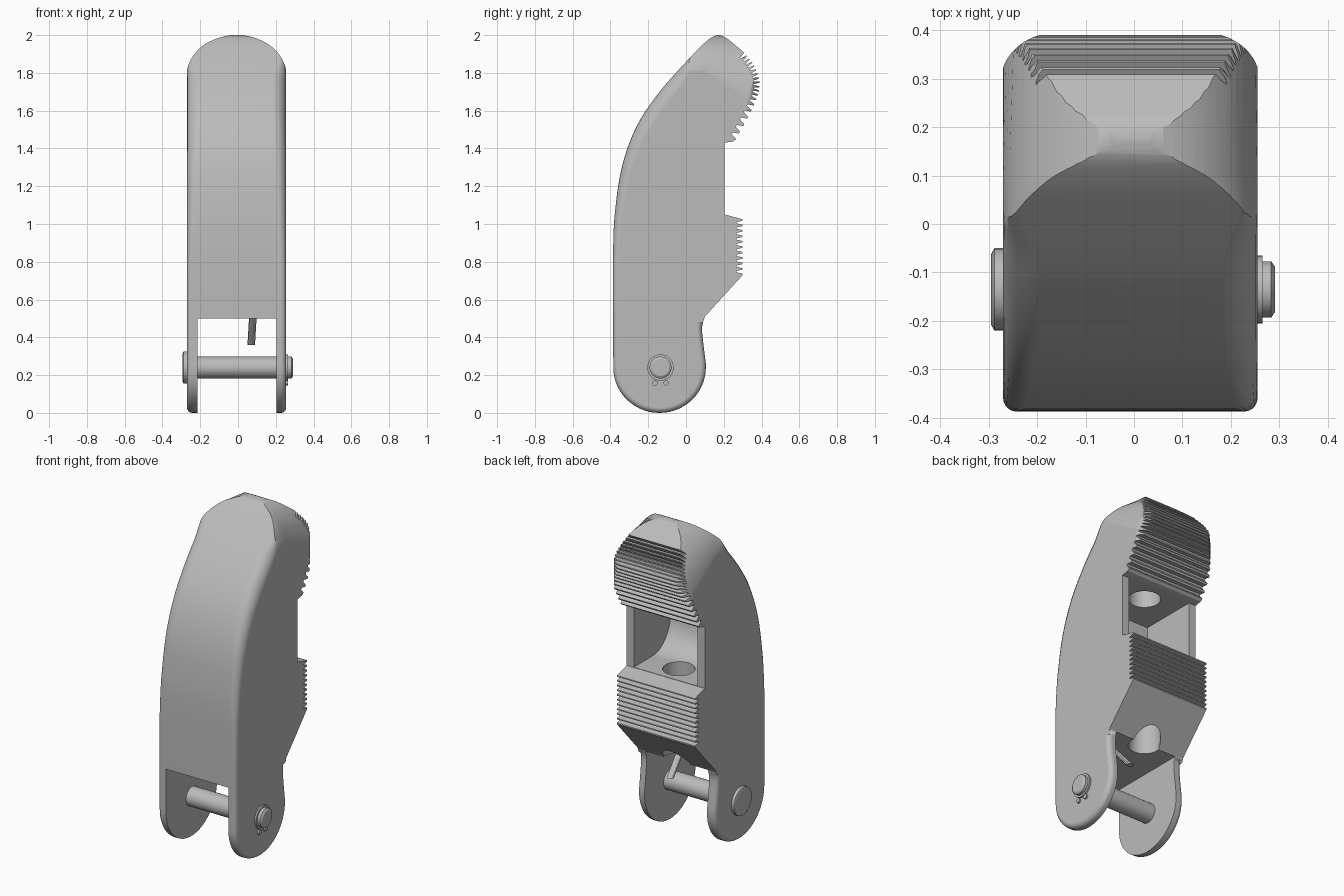
import bpy, bmesh, math
from mathutils import Vector

cube = bpy.data.objects.get("Cube")
if cube:
    bpy.data.objects.remove(cube, do_unlink=True)

grey = bpy.data.materials.new("plain_grey")
grey.use_nodes = True
grey.diffuse_color = (0.5, 0.5, 0.5, 1)
grey.node_tree.nodes["Principled BSDF"].inputs["Base Color"].default_value = (0.5, 0.5, 0.5, 1)

MID, HALF = -0.0075, 0.2625      # body centre and half width in x
PIN_Y, PIN_Z = -0.135, 0.24


def loft(name, rings):
    """Closed solid through rings with equal point counts."""
    bm = bmesh.new()
    loops = [[bm.verts.new(p) for p in ring] for ring in rings]
    n = len(loops[0])
    for a, b in zip(loops, loops[1:]):
        for i in range(n):
            j = (i + 1) % n
            bm.faces.new((a[i], a[j], b[j], b[i]))
    bm.faces.new(loops[0])
    bm.faces.new(loops[-1])
    bmesh.ops.remove_doubles(bm, verts=bm.verts, dist=1e-5)
    bmesh.ops.recalc_face_normals(bm, faces=bm.faces)
    mesh = bpy.data.meshes.new(name)
    bm.to_mesh(mesh)
    bm.free()
    mesh.materials.append(grey)
    ob = bpy.data.objects.new(name, mesh)
    bpy.context.collection.objects.link(ob)
    return ob


def activate(ob):
    bpy.ops.object.select_all(action='DESELECT')
    ob.select_set(True)
    bpy.context.view_layer.objects.active = ob


def cut(ob, tool, operation='DIFFERENCE'):
    tool.hide_render = True
    mod = ob.modifiers.new("cut", 'BOOLEAN')
    mod.object, mod.operation, mod.solver = tool, operation, 'EXACT'
    activate(ob)
    bpy.ops.object.modifier_apply(modifier=mod.name)
    bpy.data.objects.remove(tool, do_unlink=True)


def smooth(points, per):
    """Catmull-Rom curve through 2D points."""
    p = [Vector(q) for q in points]
    p = [2 * p[0] - p[1]] + p + [2 * p[-1] - p[-2]]
    out = []
    for a, b, c, d in zip(p, p[1:], p[2:], p[3:]):
        for k in range(per):
            t = k / per
            out.append(b + (c - a) * t / 2 + (2 * a - 5 * b + 4 * c - d) * t * t / 2
                       + (3 * b - a - 3 * c + d) * t ** 3 / 2)
    return out + [p[-2]]


def right_of(pts, i):
    t = (pts[(i + 1) % len(pts)] - pts[i - 1]).normalized()
    return Vector((t.y, -t.x))


def teeth(path, depth):
    """Square ribs along a path running down the back."""
    return [p if i % 4 < 2 or i + 1 == len(path) else p + right_of(path, i) * depth
            for i, p in enumerate(path)]


def arc(cx, cy, rx, ry, start, end, n):
    return [(cx + rx * math.cos(math.radians(start + (end - start) * k / n)),
             cy + ry * math.sin(math.radians(start + (end - start) * k / n)))
            for k in range(n + 1)]


# side profile as (y, z): front, tip, ribbed pads, neck, rounded foot
front = smooth([(-.385, .25), (-.386, .85), (-.372, 1.1), (-.335, 1.32), (-.26, 1.52),
                (-.14, 1.70), (.03, 1.89), (.10, 1.96), (.14, 1.99), (.18, 2.0), (.225, 1.977)], 5)
upper = teeth(smooth([(.305, 1.91), (.365, 1.83), (.39, 1.73), (.355, 1.62), (.265, 1.45)], 18), .032)
notch = [Vector(p) for p in ((.25, 1.437), (.205, 1.43), (.205, 1.05))]
lower = teeth(smooth([(.30, 1.025), (.30, .73)], 41), .033)
neck = smooth([(.10, .51), (.086, .46), (.088, .40), (.105, .26)], 4)
foot = [Vector(p) for p in arc(-.14, PIN_Z, .245, .24, 0, -180, 28)]
profile = front + upper + notch + lower + neck + foot


def fillet(i):
    """Edge radius: wider toward the tip, none on the pads."""
    z = profile[i].y
    if i < len(front):
        grow = .028 + .045 * min(max((z - .8) / .8, 0), 1)
        return grow * min(max((1.98 - z) / .2, 0), 1)
    return .028 if i > len(profile) - len(foot) - len(neck) + 2 else 0


# body as slices across the width
rings = []
for side, steps in ((-1, range(5, -1, -1)), (1, range(6))):
    for j in steps:
        t = math.radians(18 * j)
        ring = []
        for i, p in enumerate(profile):
            w = fillet(i)
            q = p + right_of(profile, i) * w * (1 - math.cos(t))
            ring.append((MID + side * (HALF - w * (1 - math.sin(t))), q.x, q.y))
        rings.append(ring)
body = loft("finger_body", rings)


# rounded top outline, softer toward the back
def dome(y, cz):
    pts = arc(MID, cz, HALF + .003, 2.002 - cz, 0, 180, 36)
    pts += [(MID - HALF - .003, -.2), (MID + HALF + .003, -.2)]
    return [(x, y, z) for x, z in pts]


cut(body, loft("dome_tool", [dome(-.6, 1.78), dome(.1, 1.78), dome(.45, 1.50)]), 'INTERSECT')

# rounded back corners
plan = arc(MID + .15, .295, .117, .1, 0, 90, 10) + arc(MID - .15, .295, .117, .1, 90, 180, 10)
plan += [(MID - .267, -.6), (MID + .267, -.6)]
cut(body, loft("corner_tool", [[(x, y, z) for x, y in plan] for z in (-.3, 2.3)]), 'INTERSECT')

# fork slot at the foot
slot = [(-.6, -.2), (.6, -.2), (.6, .5), (-.6, .5)]
cut(body, loft("slot_tool", [[(x, y, z) for y, z in slot] for x in (-.215, .205)]))

# rear window with a curved inner wall
window = [(.5, 1.43), (.5, 1.052)] + arc(.02, 1.252, .17, .2, 270, 180, 10) + [(-.15, 1.43)]
cut(body, loft("window_tool", [[(x, y, z) for y, z in window] for x in (MID - .215, MID + .215)]))

# vertical guide hole
hole = arc(MID, .08, .09, .09, 0, 348.75, 31)
cut(body, loft("hole_tool", [[(x, y, z) for x, y in hole] for z in (.3, 1.58)]))


def disc_stack(name, sections):
    """Turned part along x from (x, radius) pairs."""
    return loft(name, [[(x, y, z) for y, z in arc(PIN_Y, PIN_Z, r, r, 0, 348.75, 31)]
                       for x, r in sections])


# hinge pin, heads and retaining clip
parts = [body,
         disc_stack("hinge_pin", [(-.275, .058), (.275, .058)]),
         disc_stack("large_pin_head", [(-.295, .072), (-.288, .085), (-.268, .085)]),
         disc_stack("small_pin_head", [(.25, .05), (.268, .05), (.27, .058), (.283, .058), (.291, .046)]),
         disc_stack("retaining_ring", [(.25, .07), (.265, .07)])]
for label, y in (("front", -.165), ("rear", -.105)):
    lug = arc(y, .158, .014, .014, 0, 330, 11)
    parts.append(loft(label + "_clip_lug", [[(x, a, b) for a, b in lug] for x in (.25, .265)]))

# small tendon peg under the body
ends = ((.08, -.10, .53), (.07, .05, .36))
parts.append(loft("tendon_peg", [[(cx + a, cy + b, cz) for a, b in arc(0, 0, .02, .02, 0, 330, 11)]
                                 for cx, cy, cz in ends]))

for ob in parts:
    activate(ob)
    bpy.ops.object.shade_smooth_by_angle(angle=math.radians(30))
    mod = ob.modifiers.new("even_normals", 'WEIGHTED_NORMAL')
    mod.keep_sharp = True
